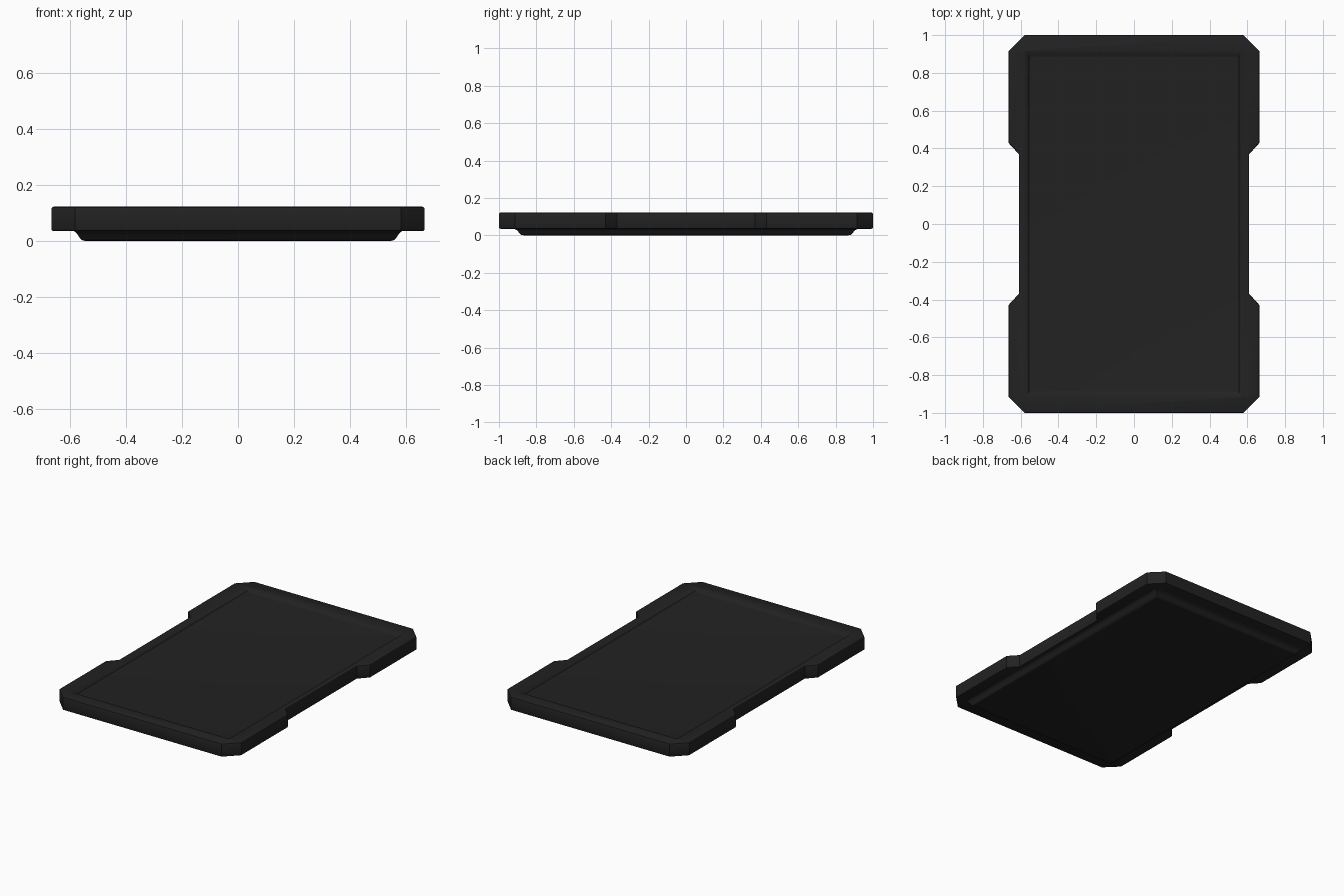
import bpy, bmesh, math

if "Cube" in bpy.data.objects:
    bpy.data.objects.remove(bpy.data.objects["Cube"])


def finish(bm, name, mat):
    bmesh.ops.recalc_face_normals(bm, faces=bm.faces[:])
    me = bpy.data.meshes.new(name)
    bm.to_mesh(me)
    bm.free()
    ob = bpy.data.objects.new(name, me)
    bpy.context.collection.objects.link(ob)
    me.materials.append(mat)
    return ob


def loft(name, rings, mat):
    """Stack outlines (points, z) into a closed solid."""
    bm = bmesh.new()
    loops = [[bm.verts.new((x, y, z)) for x, y in pts] for pts, z in rings]
    n = len(loops[0])
    for a, b in zip(loops, loops[1:]):
        for i in range(n):
            j = (i + 1) % n
            bm.faces.new((a[i], a[j], b[j], b[i]))
    bm.faces.new(loops[0][::-1])
    bm.faces.new(loops[-1])
    return finish(bm, name, mat)


def rect(x, y):
    return [(-x, -y), (x, -y), (x, y), (-x, y)]


def smooth(ob, angle):
    bpy.ops.object.select_all(action='DESELECT')
    ob.select_set(True)
    bpy.context.view_layer.objects.active = ob
    bpy.ops.object.shade_smooth_by_angle(angle=math.radians(angle))


black = bpy.data.materials.new("black_plastic")
black.diffuse_color = (0.016, 0.016, 0.016, 1)
black.use_nodes = True
black.node_tree.nodes["Principled BSDF"].inputs["Base Color"].default_value = black.diffuse_color

# Rim plate: clipped corners and a grip notch on each long side
quarter = [(0.61, 0.37), (0.665, 0.43), (0.665, 0.915), (0.58, 1.0)]
right = [(x, -y) for x, y in reversed(quarter)] + quarter
outline = right + [(-x, -y) for x, y in right]
plate = loft("rim_plate", [(outline, 0.035), (outline, 0.122)], black)

bevel = plate.modifiers.new("edge_bevel", 'BEVEL')
bevel.width = 0.008
bevel.segments = 2
bevel.limit_method = 'ANGLE'
bevel.angle_limit = math.radians(60)

# Shallow recess with a soft sloping wall in the top
recess = [(0.55, 0.883, 0.104), (0.556, 0.889, 0.105),
          (0.571, 0.910, 0.120), (0.579, 0.918, 0.1225), (0.579, 0.918, 0.16)]
cutter = loft("recess_cutter", [(rect(x, y), z) for x, y, z in recess], black)
cutter.hide_render = True
cutter.hide_viewport = False
cut = plate.modifiers.new("recess", 'BOOLEAN')
cut.operation = 'DIFFERENCE'
cut.solver = 'EXACT'
cut.object = cutter

# Apply the modifiers, then drop the cutter
bpy.context.view_layer.objects.active = plate
plate.select_set(True)
for m in [m.name for m in plate.modifiers]:
    bpy.ops.object.modifier_apply(modifier=m)
bpy.data.objects.remove(cutter)

# Raised pan under the plate with a rounded, flaring side
pan_profile = [(0.543, 0.868, 0.0), (0.554, 0.880, 0.002), (0.562, 0.888, 0.008),
               (0.572, 0.900, 0.023), (0.577, 0.908, 0.030),
               (0.586, 0.924, 0.036), (0.586, 0.924, 0.05)]
pan = loft("bottom_pan", [(rect(x, y), z) for x, y, z in pan_profile], black)

for ob in (plate, pan):
    smooth(ob, 35)
